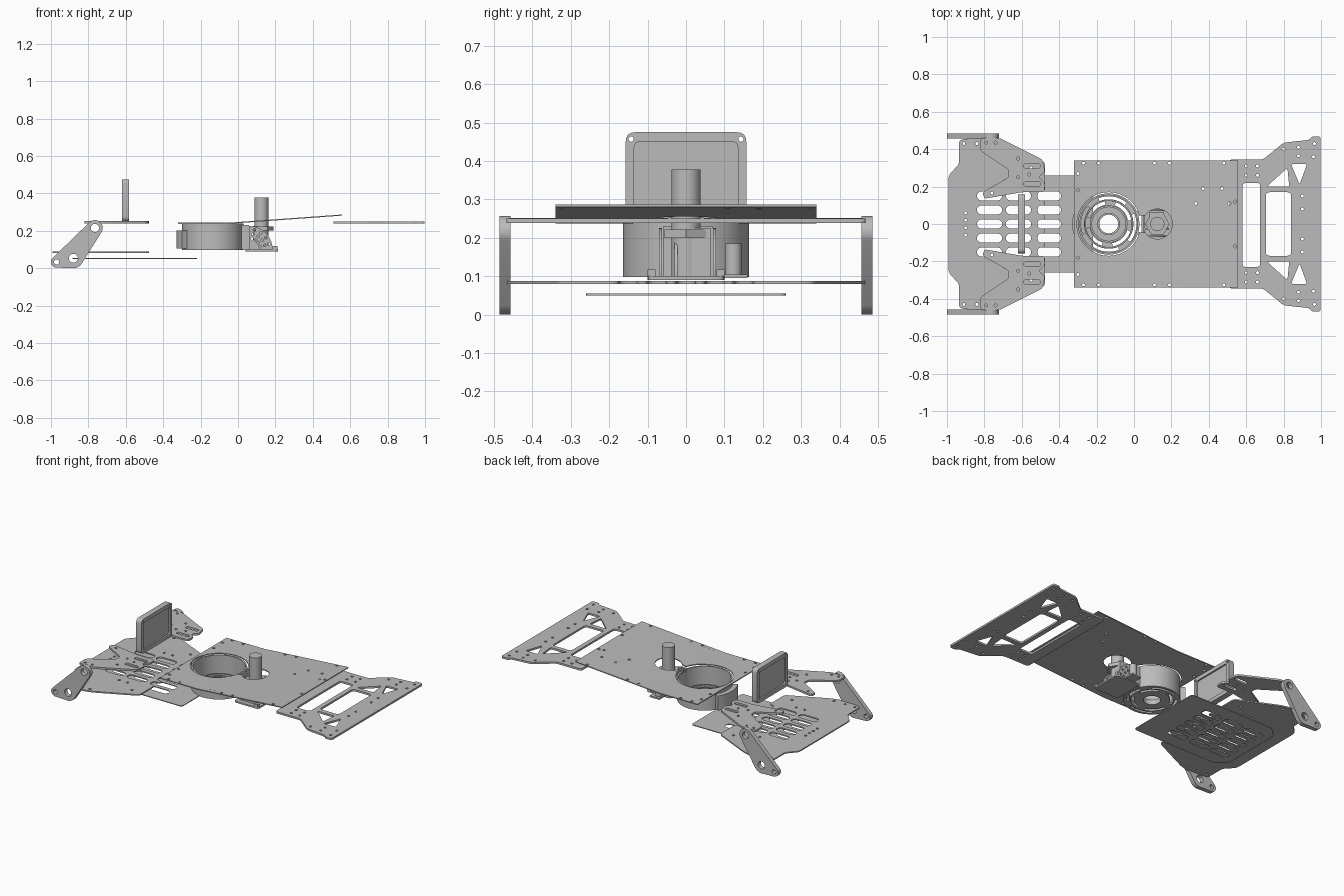
import bpy, bmesh, math
from mathutils import Matrix, Vector
from mathutils.geometry import convex_hull_2d

cube = bpy.data.objects.get("Cube")
if cube:
    bpy.data.objects.remove(cube, do_unlink=True)

grey = bpy.data.materials.new("plain grey")
grey.use_nodes = True
grey.diffuse_color = (0.5, 0.5, 0.5, 1)
grey.node_tree.nodes["Principled BSDF"].inputs["Base Color"].default_value = grey.diffuse_color

# Axis matrices turn a flat profile so that it is extruded along the named axis
TURN = {
    "Z": Matrix.Identity(4),
    "Y": Matrix(((1, 0, 0, 0), (0, 0, 1, 0), (0, 1, 0, 0), (0, 0, 0, 1))),
    "X": Matrix(((0, 0, 1, 0), (1, 0, 0, 0), (0, 1, 0, 0), (0, 0, 0, 1))),
}


def arc(cx, cy, radius, start=0, end=360, steps=32):
    full = end - start == 360
    count = steps if full else steps + 1
    angles = [math.radians(start + (end - start) * i / steps) for i in range(count)]
    return [(cx + radius * math.cos(a), cy + radius * math.sin(a)) for a in angles]


def dots(points, radius=0.008):
    return [arc(x, y, radius, steps=12) for x, y in points]


def sector(cx, cy, inner, outer, start, end):
    return arc(cx, cy, outer, start, end) + arc(cx, cy, inner, start, end)[::-1]


def slot(x0, x1, y, r):
    return arc(x1 - r, y, r, -90, 90, 8) + arc(x0 + r, y, r, 90, 270, 8)


def rect(x0, x1, y0, y1):
    return [(x0, y0), (x1, y0), (x1, y1), (x0, y1)]


def flip(points):
    return [(x, -y) for x, y in points]


def both(points):
    return points + flip(points)


def rounded(points, radius):
    out = []
    for i, p in enumerate(points):
        p = Vector(p)
        ends = []
        for q in (points[i - 1], points[(i + 1) % len(points)]):
            d = Vector(q) - p
            ends.append(p + d.normalized() * min(radius, d.length * 0.45))
        for k in range(5):
            t = k / 4
            v = ends[0] * (1 - t) ** 2 + p * 2 * t * (1 - t) + ends[1] * t * t
            out.append((v.x, v.y))
    return out


def plate(name, outline, low, high, holes=(), axis="Z"):
    """Extrude an outline with holes between two heights along an axis."""
    curve = bpy.data.curves.new(name, "CURVE")
    curve.dimensions = "2D"
    curve.fill_mode = "BOTH"
    curve.extrude = (high - low) / 2
    for loop in [outline, *holes]:
        spline = curve.splines.new("POLY")
        spline.points.add(len(loop) - 1)
        for point, (x, y) in zip(spline.points, loop):
            point.co = (x, y, 0, 1)
        spline.use_cyclic_u = True
    obj = bpy.data.objects.new(name, curve)
    bpy.context.collection.objects.link(obj)
    bpy.ops.object.select_all(action="DESELECT")
    obj.select_set(True)
    bpy.context.view_layer.objects.active = obj
    bpy.ops.object.convert(target="MESH")
    obj = bpy.context.object
    obj.name = name
    bm = bmesh.new()
    bm.from_mesh(obj.data)
    bmesh.ops.remove_doubles(bm, verts=bm.verts, dist=0.0001)
    bmesh.ops.translate(bm, verts=bm.verts, vec=(0, 0, (low + high) / 2))
    bmesh.ops.transform(bm, matrix=TURN[axis], verts=bm.verts)
    bmesh.ops.recalc_face_normals(bm, faces=bm.faces)
    bm.to_mesh(obj.data)
    bm.free()
    obj.data.materials.clear()
    obj.data.materials.append(grey)
    bpy.ops.object.shade_smooth_by_angle(angle=math.radians(30))
    return obj


DRUM, POST = -0.135, 0.125
ROWS = [i * 0.075 for i in range(-2, 3)]

# Main deck with a keyhole opening, bent upwards towards the tail
keyhole = arc(DRUM, 0, 0.17, 15, 345, 48) + arc(POST, 0, 0.08, -145, 145)
screws = both([(x, 0.325) for x in (-0.27, -0.19, 0.11, 0.19, 0.48)] + [(0.54, 0.12), (-0.3, 0.18), (-0.3, 0.27)])
screws += [(0.37, 0.19), (0.47, 0.19), (0.33, 0.11), (0.51, 0.11)]
deck = plate("main_deck", rect(-0.32, 0.555, -0.34, 0.34), 0.237, 0.243, [keyhole] + dots(screws))
bm = bmesh.new()
bm.from_mesh(deck.data)
bmesh.ops.bisect_plane(bm, geom=bm.verts[:] + bm.edges[:] + bm.faces[:], plane_co=(-0.05, 0, 0), plane_no=(1, 0, 0))
for v in bm.verts:
    v.co.z += max(0, v.co.x + 0.05) * 0.072
bm.to_mesh(deck.data)
bm.free()

# Tail plate with windows and braces
side = [(0.51, 0.345), (0.69, 0.345), (0.8, 0.435), (0.94, 0.45), (0.95, 0.468), (0.998, 0.468)]
brace = [(0.71, 0.2), (0.82, 0.3), (0.83, 0.2)]
wedge = [(0.84, 0.32), (0.925, 0.32), (0.885, 0.21)]
windows = [rounded(rect(0.58, 0.675, -0.23, 0.22), 0.02), rounded(rect(0.705, 0.84, -0.17, 0.17), 0.02)]
windows += [rounded(t, 0.01) for p in (brace, wedge) for t in (p, flip(p))]
screws = both([(0.6, 0.31), (0.66, 0.31), (0.8, 0.4), (0.88, 0.41), (0.88, 0.365), (0.965, 0.43), (0.96, 0.36),
               (0.9, 0.15), (0.9, 0.08), (0.6, 0.26), (0.66, 0.26)])
plate("tail_plate", rounded(side + flip(side)[::-1], 0.015), 0.238, 0.25, windows + dots(screws))

# Lower nose plate, open-ended slots along its rear edge
side = [(-0.992, 0.26), (-0.935, 0.32), (-0.935, 0.45), (-0.8, 0.468), (-0.73, 0.45), (-0.475, 0.33)]
notches = []
for y in reversed(ROWS):
    notches += [(-0.475, y + 0.024), (-0.515, y + 0.024), (-0.515, y - 0.024), (-0.475, y - 0.024)]
grid = [slot(x, x + 0.135, y, 0.024) for x in (-0.84, -0.685) for y in ROWS]
screws = both([(-0.9, 0.02), (-0.9, 0.06), (-0.91, 0.43), (-0.84, 0.43), (-0.76, 0.43), (-0.69, 0.23),
               (-0.63, 0.23), (-0.55, 0.3)])
plate("lower_nose_plate", rounded(side + notches + flip(side)[::-1], 0.02), 0.08, 0.088, grid + dots(screws))

# Thin belly plate below it
belly = both([(-0.885, 0.2)])[:1] + [(-0.82, 0.26), (-0.22, 0.26)]
grid += [slot(-0.525, -0.39, y, 0.024) for y in ROWS]
plate("belly_plate", rounded(belly + flip(belly)[::-1], 0.02), 0.05, 0.055, grid)

# Upper nose brackets and side arms, one pair each
bracket = [(-0.82, 0.46), (-0.72, 0.46), (-0.49, 0.345), (-0.475, 0.28), (-0.51, 0.25), (-0.475, 0.22),
           (-0.48, 0.17), (-0.6, 0.17), (-0.8, 0.135), (-0.81, 0.17), (-0.67, 0.25), (-0.67, 0.29), (-0.82, 0.39)]
bracket_holes = [slot(-0.59, -0.5, y, 0.012) for y in (0.31, 0.215)]
bracket_holes += dots([(-0.79, 0.435), (-0.74, 0.435), (-0.62, 0.35), (-0.62, 0.25), (-0.76, 0.165), (-0.56, 0.265)])
joints = [(-0.97, 0.033, 0.03, 0.014), (-0.88, 0.053, 0.053, 0.024), (-0.765, 0.215, 0.042, 0.022)]
cloud = [p for x, z, r, hole in joints for p in arc(x, z, r)]
arm = [cloud[i] for i in convex_hull_2d(cloud)]
arm_holes = [arc(x, z, hole) for x, z, r, hole in joints]
for label, mirror, low in (("left", False, 0.457), ("right", True, -0.485)):
    turn = flip if mirror else list
    plate(label + "_nose_bracket", turn(rounded(bracket, 0.015)), 0.24, 0.252, [turn(h) for h in bracket_holes])
    plate(label + "_side_arm", arm, low, low + 0.028, arm_holes, "Y")

# Upright screen
corners = dots([(-0.143, 0.457), (0.143, 0.457)], 0.007)
bezel = rounded(rect(-0.157, 0.157, 0.252, 0.475), 0.025)
opening = rounded(rect(-0.135, 0.135, 0.275, 0.45), 0.015)
plate("screen_frame", bezel, -0.62, -0.582, [opening] + corners, "X")
plate("screen_panel", opening, -0.61, -0.592, axis="X")

# Round drum with a slotted floor and concentric ribs
plate("drum_wall", arc(DRUM, 0, 0.164, steps=64), 0.098, 0.238, [arc(DRUM, 0, 0.154, steps=64)])
gaps = [sector(DRUM, 0, a, b, k * 90 + turn, k * 90 + turn + 62)
        for a, b, turn in ((0.104, 0.122, 10), (0.132, 0.148, 50)) for k in range(4)]
plate("drum_floor", arc(DRUM, 0, 0.16, steps=64), 0.098, 0.108, gaps + [arc(DRUM, 0, 0.05)])
for label, inner, outer in (("hub", 0.05, 0.06), ("middle", 0.09, 0.1), ("outer", 0.123, 0.131)):
    plate(label + "_drum_rib", arc(DRUM, 0, outer, steps=48), 0.106, 0.13, [arc(DRUM, 0, inner, steps=48)])
plate("drum_side_shell", sector(DRUM, 0, 0.163, 0.195, 148, 212), 0.105, 0.2)

# Drive unit beside the drum
plate("drive_base", rounded(rect(0.04, 0.215, -0.1, 0.1), 0.02), 0.09, 0.1)
plate("drive_neck", rect(0.015, 0.06, -0.06, 0.07), 0.1, 0.23, [rect(0.025, 0.05, -0.045, 0.055)])
plate("drive_block", rect(0.08, 0.16, 0.005, 0.065), 0.1, 0.225)
plate("motor_can", arc(0.11, 0.123, 0.022), 0.105, 0.185)
plate("motor_foot", rect(0.08, 0.15, 0.095, 0.16), 0.095, 0.105)
for y in (-0.09, 0.09):
    plate("drive_foot", rect(0.185, 0.21, y - 0.01, y + 0.01), 0.1, 0.118)
fan = [(0.06, 0.225)] + arc(0.06, 0.1, 0.125, 90, 0, 16) + [(0.06, 0.1)]
fan = [(x, z) for x, z in fan]
fan_holes = [h for r in (0.06, 0.085, 0.108) for a in (15, 35, 55, 75)
             for h in dots([arc(0.06, 0.1, r, a, a + 1, 1)[0]], 0.007)]
for y in (-0.07, -0.03, 0.07):
    plate("perforated_fan", fan, y, y + 0.008, fan_holes, "Y")

# Turning post on a six-sided collar
plate("post_collar", arc(POST, 0, 0.065, steps=6), 0.2, 0.222)
plate("turning_post", arc(POST, 0, 0.038), 0.1, 0.378)
